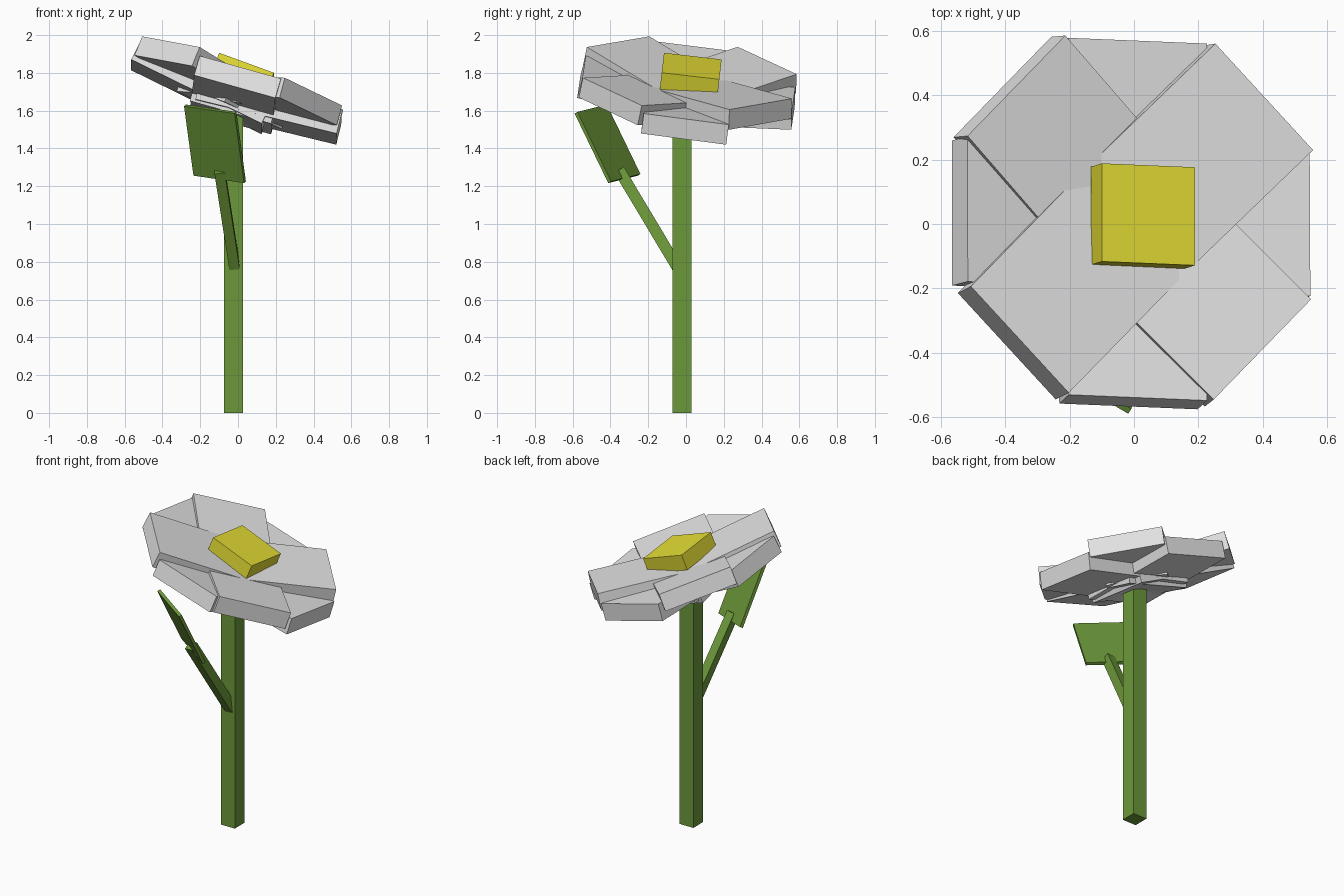
import bpy
from mathutils import Vector, Matrix

if "Cube" in bpy.data.objects:
    bpy.data.objects.remove(bpy.data.objects["Cube"])


def material(name, rgb):
    m = bpy.data.materials.new(name)
    m.diffuse_color = (*rgb, 1)
    m.use_nodes = True
    m.node_tree.nodes["Principled BSDF"].inputs["Base Color"].default_value = m.diffuse_color
    return m


GREY = material("petal grey", (0.77, 0.77, 0.77))
YELLOW = material("centre yellow", (0.78, 0.73, 0.035))
GREEN = material("plant green", (0.15, 0.315, 0.042))


def slab(name, top, u, v, thick, mat):
    """Box hanging below a top face with centre `top` and full edge vectors u, v."""
    top, u, v = Vector(top), Vector(u), Vector(v)
    u = u - v * (u.dot(v) / v.dot(v))
    n = u.cross(v).normalized()
    if n.z < 0:
        u, n = -u, -n
    centre = top - n * thick / 2
    bpy.ops.mesh.primitive_cube_add(size=1)
    ob = bpy.context.object
    ob.name = name
    axes = Matrix((u, v, n * thick)).transposed().to_4x4()
    ob.data.transform(Matrix.Translation(centre) @ axes)
    ob.data.materials.append(mat)
    return ob


# Stem
slab("stem", (-0.023, -0.022, 1.63), (0.1, 0, 0), (0, 0.1, 0), 1.63, GREEN)

# Leaf stalk, a square beam leaning forward out of the stem
start, end = Vector((-0.018, -0.045, 0.775)), Vector((-0.097, -0.35, 1.285))
along = end - start
side = Vector((1, 0, 0)) - along * (along.x / along.length_squared)
side = side.normalized() * 0.055
up = side.cross(along).normalized()
if up.z < 0:
    up = -up
slab("leaf_stalk", (start + end) / 2 + up * 0.027, side, along, 0.06, GREEN)

# Leaf plate
slab("leaf", (-0.117, -0.408, 1.429), (0.265, -0.165, -0.02), (0.05, 0.178, -0.368),
     0.02, GREEN)

# Petals: opposite pairs on four axes, each dipping towards the middle
# and running a little past it, so the head forms a shallow cup
CUP, LENGTH = 0.11, 0.77
pairs = {
    "petal_front_back": ((0.0125, 0.015, 1.7475), (0.43, -0.02, -0.12), (0, 1.11, -0.165)),
    "petal_left_right": ((0.015, 0.024, 1.748), (0.01, 0.45, -0.062), (1.065, -0.045, -0.385)),
    "petal_diagonal_a": ((0.017, 0.02, 1.783), (0.31, 0.305, -0.147), (0.765, -0.82, -0.165)),
    "petal_diagonal_b": ((0.025, 0.018, 1.80), (0.31, -0.325, -0.06), (0.76, 0.755, -0.33)),
}
for name, (mid, u, v) in pairs.items():
    mid, u, v = Vector(mid), Vector(u), Vector(v)
    n = u.cross(v).normalized()
    if n.z < 0:
        n = -n
    for s in (-1, 1):
        rim = mid + v * s / 2
        inward = (-s * v.normalized() - n * CUP).normalized() * LENGTH
        slab(f"{name}_{1 if s < 0 else 2}", rim + inward / 2, u, inward, 0.11, GREY)

# Flower centre
slab("flower_centre", (0.045, 0.03, 1.836), (0.29, -0.015, -0.105), (0, 0.305, -0.035),
     0.1, YELLOW)
